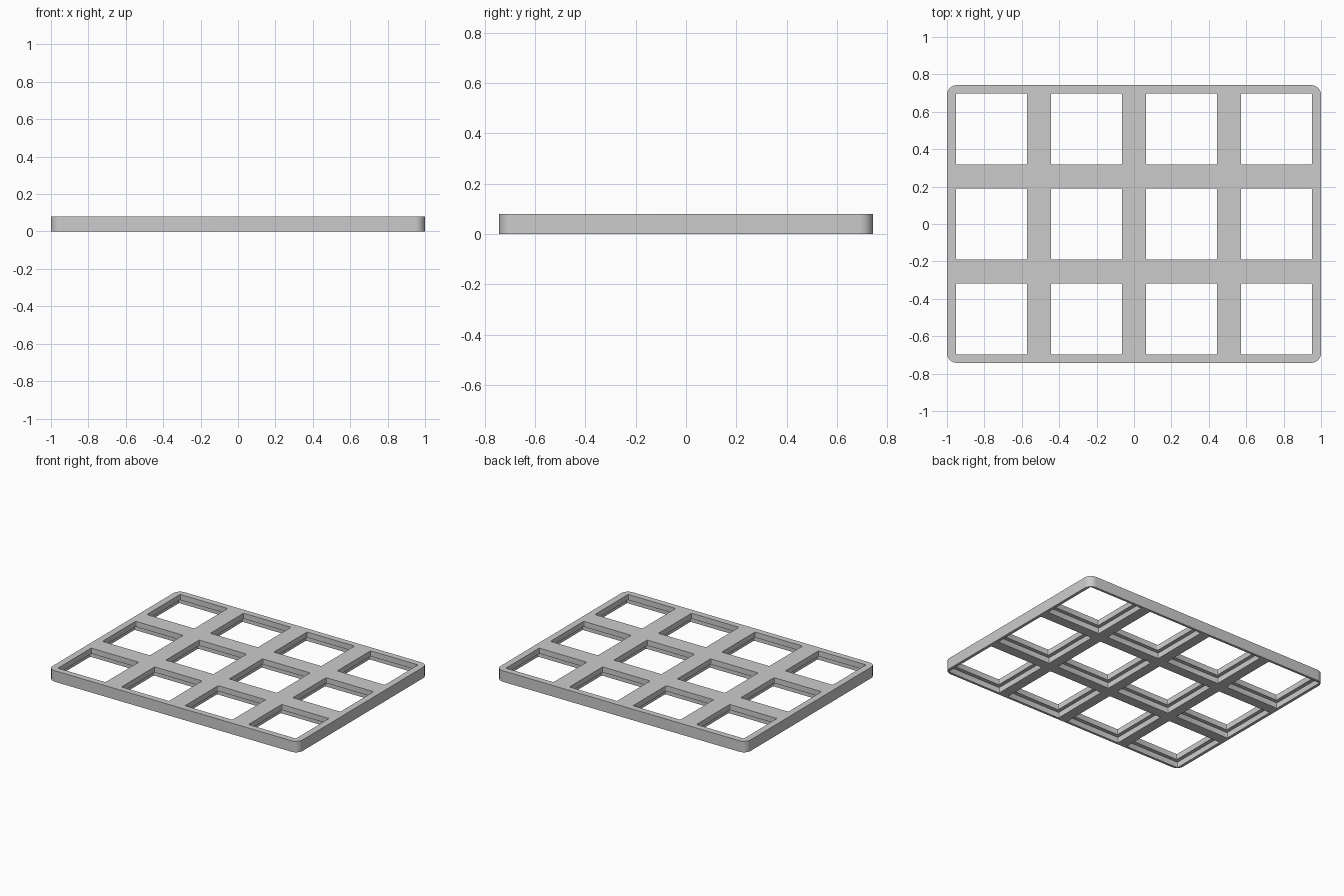
import bpy, bmesh, math

if "Cube" in bpy.data.objects:
    bpy.data.objects.remove(bpy.data.objects["Cube"])

COLS, ROWS = 4, 3
PITCH = 0.508
HOLE, POCKET = 0.38, 0.434
HEIGHT, LEDGE = 0.08, 0.04
SIZE_X, SIZE_Y = 2.0, 1.485


def rounded_box(bm, cx, cy, w, d, z0, z1, radius, steps):
    """Add a closed box with rounded vertical corners."""
    outline = []
    corners = ((1, 1), (-1, 1), (-1, -1), (1, -1))
    for i, (sx, sy) in enumerate(corners):
        for s in range(steps + 1):
            a = math.pi / 2 * (i + s / steps)
            outline.append((cx + sx * (w / 2 - radius) + radius * math.cos(a),
                            cy + sy * (d / 2 - radius) + radius * math.sin(a)))
    low = [bm.verts.new((x, y, z0)) for x, y in outline]
    high = [bm.verts.new((x, y, z1)) for x, y in outline]
    bm.faces.new(low[::-1])
    bm.faces.new(high)
    n = len(outline)
    for i in range(n):
        j = (i + 1) % n
        bm.faces.new((low[i], low[j], high[j], high[i]))


def make_object(name, bm):
    mesh = bpy.data.meshes.new(name)
    bm.to_mesh(mesh)
    bm.free()
    obj = bpy.data.objects.new(name, mesh)
    bpy.context.collection.objects.link(obj)
    return obj


def grid_cutter(name, size, z0, z1, radius):
    """One box for every cell of the grid."""
    bm = bmesh.new()
    for c in range(COLS):
        for r in range(ROWS):
            rounded_box(bm, (c - (COLS - 1) / 2) * PITCH, (r - (ROWS - 1) / 2) * PITCH,
                        size, size, z0, z1, radius, 3)
    obj = make_object(name, bm)
    obj.hide_render = True
    return obj


# Plate body with rounded corners
bm = bmesh.new()
rounded_box(bm, 0, 0, SIZE_X, SIZE_Y, 0, HEIGHT, 0.053, 10)
plate = make_object("grid_plate", bm)

# Through holes, and wider pockets that leave a thin lip at the top
cutters = [grid_cutter("hole_cutter", HOLE, -0.1, 0.2, 0.006),
           grid_cutter("pocket_cutter", POCKET, -0.05, LEDGE, 0.006)]

bpy.ops.object.select_all(action="DESELECT")
plate.select_set(True)
bpy.context.view_layer.objects.active = plate
for cutter in cutters:
    mod = plate.modifiers.new(cutter.name, "BOOLEAN")
    mod.operation = "DIFFERENCE"
    mod.solver = "EXACT"
    mod.object = cutter
    bpy.ops.object.modifier_apply(modifier=mod.name)
    bpy.data.objects.remove(cutter)

# Single grey finish
grey = bpy.data.materials.new("plain_grey")
grey.use_nodes = True
colour = (0.6, 0.6, 0.6, 1)
grey.diffuse_color = colour
grey.node_tree.nodes["Principled BSDF"].inputs["Base Color"].default_value = colour
plate.data.materials.clear()
plate.data.materials.append(grey)
bpy.ops.object.shade_smooth_by_angle(angle=math.radians(30))
